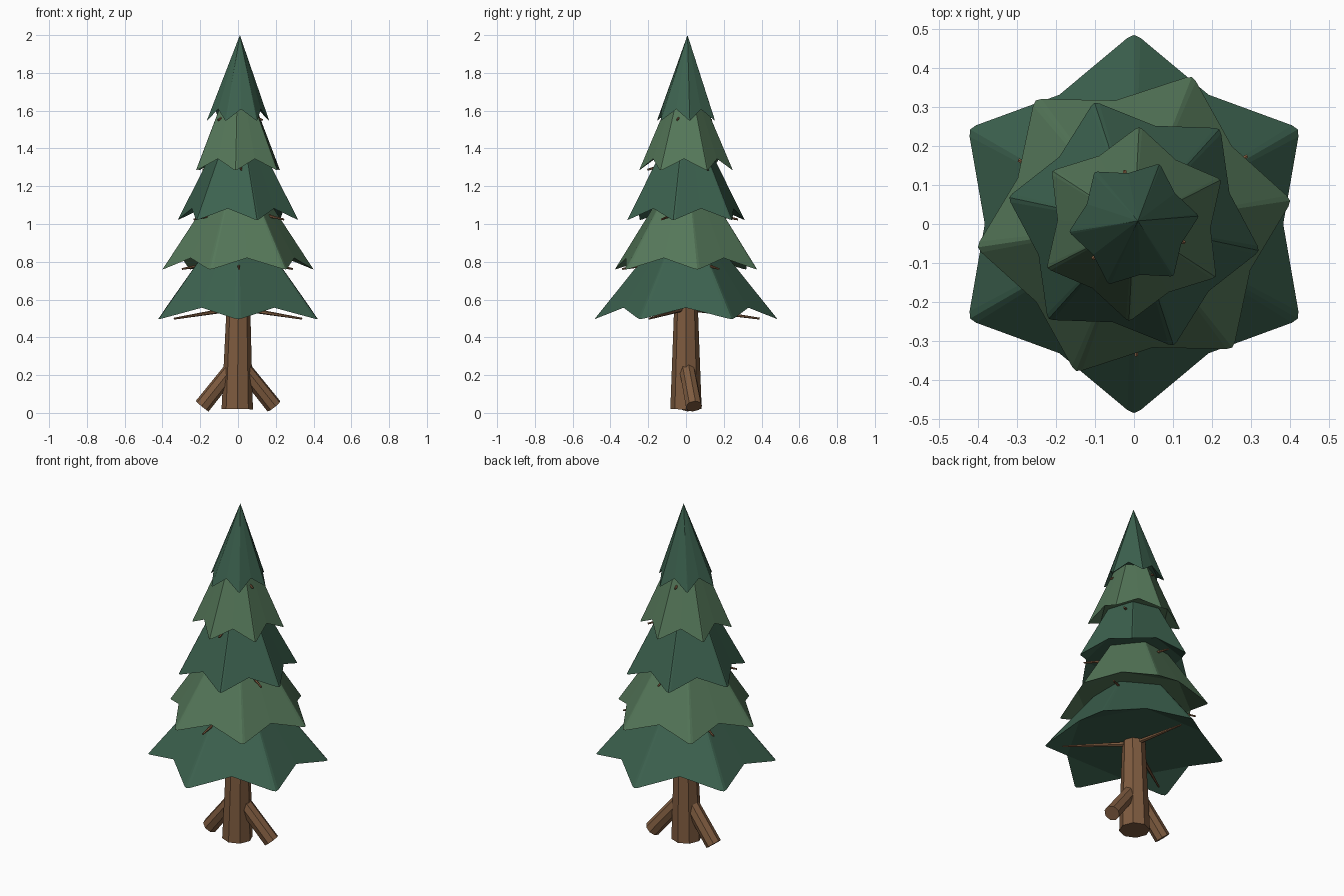
import bpy, bmesh
from math import sin, cos, radians
from mathutils import Vector

if "Cube" in bpy.data.objects:
    bpy.data.objects.remove(bpy.data.objects["Cube"])


def material(name, rgb):
    m = bpy.data.materials.new(name)
    m.diffuse_color = (*rgb, 1)
    m.use_nodes = True
    m.node_tree.nodes["Principled BSDF"].inputs["Base Color"].default_value = m.diffuse_color
    return m


DARK = material("dark_needles", (0.045, 0.12, 0.077))
LIGHT = material("light_needles", (0.09, 0.185, 0.10))
BARK = material("bark", (0.21, 0.105, 0.05))


def finish(bm, name, mat):
    bmesh.ops.recalc_face_normals(bm, faces=bm.faces)
    me = bpy.data.meshes.new(name)
    bm.to_mesh(me)
    bm.free()
    me.materials.append(mat)
    ob = bpy.data.objects.new(name, me)
    bpy.context.collection.objects.link(ob)
    return ob


def polar(r, deg, z):
    return Vector((r * cos(radians(deg)), r * sin(radians(deg)), z))


def rod(name, a, b, ra, rb, sides):
    """Tapered cylinder from point a to point b."""
    a, b = Vector(a), Vector(b)
    bm = bmesh.new()
    bmesh.ops.create_cone(bm, cap_ends=True, segments=sides, radius1=ra,
                          radius2=rb, depth=(b - a).length)
    rot = (b - a).to_track_quat('Z', 'Y').to_matrix().to_4x4()
    bmesh.ops.transform(bm, matrix=rot, verts=bm.verts)
    bmesh.ops.translate(bm, vec=(a + b) / 2, verts=bm.verts)
    return finish(bm, name, BARK)


def tier(name, radius, valley, angle, z, apex, mat):
    """Six-pointed skirt: blunted tips folded down from a flat hexagonal underside."""
    bm = bmesh.new()
    rim, valleys = [], []
    for k in range(6):
        a = angle + 60 * k
        rim += [bm.verts.new(polar(radius * 0.985, a - 2, z + 0.002)),
                bm.verts.new(polar(radius, a, z)),
                bm.verts.new(polar(radius * 0.985, a + 2, z + 0.002))]
        valleys.append(bm.verts.new(polar(valley, a + 30, z + 0.06)))
        rim.append(valleys[-1])
    top = bm.verts.new(apex)
    for i, v in enumerate(rim):
        bm.faces.new((v, rim[(i + 1) % len(rim)], top))
    for k in range(6):
        bm.faces.new((valleys[k - 1], *rim[4 * k:4 * k + 3], valleys[k]))
    bm.faces.new(valleys[::-1])
    finish(bm, name, mat)


# Foliage tiers: radius, valley radius, tip angle, rim height, apex,
# then branch angle and branch reach
TIERS = [
    (0.484, 0.382, 30, 0.497, (0, 0, 1.10), 90, 0.39),
    (0.404, 0.320, 8.5, 0.76, (0, 0, 1.37), 31, 0.338),
    (0.326, 0.257, 48, 1.022, (0, 0, 1.65), 92, 0.275),
    (0.248, 0.196, 27, 1.285, (0, 0, 1.87), 35, 0.205),
    (0.166, 0.131, 7, 1.548, (0.01, 0.008, 2.0), 100, 0.138),
]
for i, (r, v, a, z, apex, ba, br) in enumerate(TIERS, 1):
    tier(f"foliage_tier_{i}", r, v, a, z, apex, LIGHT if i % 2 == 0 else DARK)
    # Three thin branches under each tier
    for k in range(3):
        t = ba + 120 * k
        rod(f"branch_{i}_{k + 1}", polar(0.02, t, z + 0.055),
            polar(br, t, z + 0.002), 0.014, 0.005, 6)

# Trunk
rod("trunk", (-0.004, 0, 0.02), (0.015, 0, 1.7), 0.083, 0.02, 8)

# Roots
rod("root_right", (0.190, 0.042, 0.035), (0.03, 0.005, 0.235), 0.044, 0.042, 8)
rod("root_left", (-0.190, 0.012, 0.035), (-0.03, 0.0, 0.235), 0.044, 0.042, 8)
